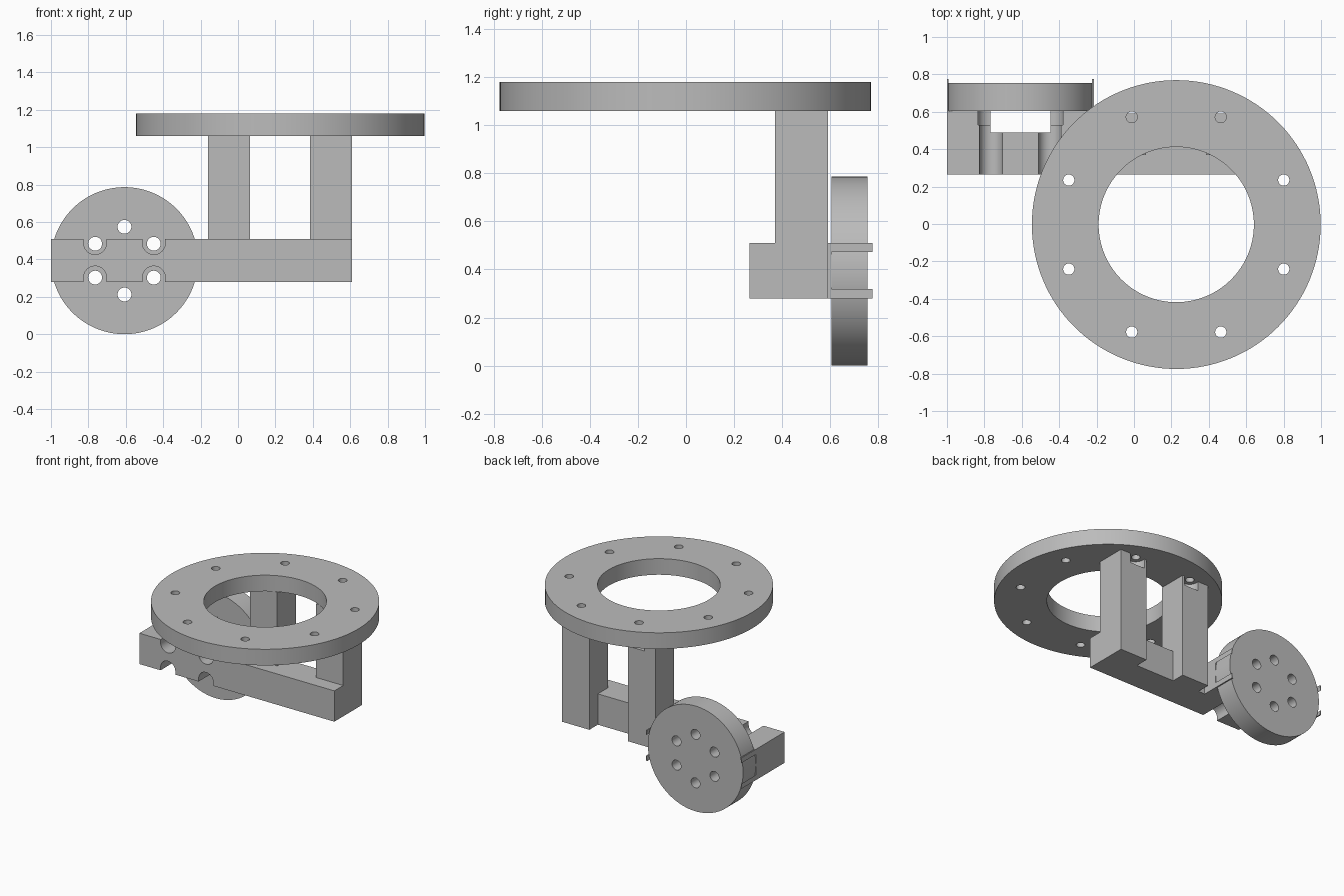
import bpy, bmesh, math

cube = bpy.data.objects.get("Cube")
if cube:
    bpy.data.objects.remove(cube, do_unlink=True)

grey = bpy.data.materials.new("plain grey")
grey.use_nodes = True
grey.diffuse_color = (0.5, 0.5, 0.5, 1)
grey.node_tree.nodes["Principled BSDF"].inputs["Base Color"].default_value = (0.5, 0.5, 0.5, 1)


def circle(u, v, r, n=96):
    return [(u + r * math.cos(2 * math.pi * i / n), v + r * math.sin(2 * math.pi * i / n))
            for i in range(n)]


def slot(u, v, r, side):
    """U-shaped profile, open towards side (+1 or -1) along v."""
    arc = [math.pi * i / 24 for i in range(25)]
    pts = [(u + r * math.cos(a), v - side * r * math.sin(a)) for a in arc]
    return pts + [(u - r, v + side * 0.1), (u + r, v + side * 0.1)]


def prism(name, profile, axis, lo, hi):
    """Extrude a profile along Y (profile in xz) or Z (profile in xy)."""
    bm = bmesh.new()
    place = (lambda u, v: (u, lo, v)) if axis == "Y" else (lambda u, v: (u, v, lo))
    face = bm.faces.new([bm.verts.new(place(u, v)) for u, v in profile])
    out = bmesh.ops.extrude_face_region(bm, geom=[face])
    move = (0, hi - lo, 0) if axis == "Y" else (0, 0, hi - lo)
    bmesh.ops.translate(bm, vec=move,
                        verts=[g for g in out["geom"] if isinstance(g, bmesh.types.BMVert)])
    bmesh.ops.recalc_face_normals(bm, faces=bm.faces)
    mesh = bpy.data.meshes.new(name)
    bm.to_mesh(mesh)
    bm.free()
    mesh.materials.append(grey)
    obj = bpy.data.objects.new(name, mesh)
    bpy.context.collection.objects.link(obj)
    return obj


def activate(obj):
    bpy.ops.object.select_all(action="DESELECT")
    obj.select_set(True)
    bpy.context.view_layer.objects.active = obj


def cut(obj, profile, axis, lo, hi):
    """Subtract a prism and discard the cutter."""
    cutter = prism("cutter", profile, axis, lo, hi)
    activate(obj)
    mod = obj.modifiers.new("cut", "BOOLEAN")
    mod.operation = "DIFFERENCE"
    mod.solver = "EXACT"
    mod.object = cutter
    bpy.ops.object.modifier_apply(modifier=mod.name)
    bpy.data.objects.remove(cutter, do_unlink=True)


def finish(obj):
    activate(obj)
    bpy.ops.object.shade_smooth_by_angle(angle=math.radians(30))


# Top ring with eight bolt holes
RX, RY = 0.226, -0.003
ring = prism("top_ring", circle(RX, RY, 0.772, 128), "Z", 1.06, 1.18)
cut(ring, circle(RX, RY, 0.415, 128), "Z", 1.0, 1.25)
ring_holes = []
for k in range(8):
    a = math.radians(22.5 + 45 * k)
    ring_holes.append((RX + 0.622 * math.cos(a), RY + 0.622 * math.sin(a)))
    cut(ring, circle(*ring_holes[-1], 0.03, 32), "Z", 1.0, 1.25)
finish(ring)

# Upright disc with six bolt holes
DX, DZ = -0.607, 0.393
disc = prism("side_disc", circle(DX, DZ, 0.393, 128), "Y", 0.605, 0.755)
for k in range(6):
    a = math.radians(30 + 60 * k)
    cut(disc, circle(DX + 0.181 * math.cos(a), DZ + 0.181 * math.sin(a), 0.037, 32),
        "Y", 0.55, 0.8)
finish(disc)

# Crossbar with two arms that hold the disc and feet under the posts
footprint = [(-1, 0.265), (0.61, 0.265), (0.61, 0.59), (0.385, 0.59), (0.385, 0.49),
             (0.065, 0.49), (0.065, 0.59), (-0.16, 0.59), (-0.16, 0.49), (-0.214, 0.49),
             (-0.214, 0.775), (-0.447, 0.775), (-0.447, 0.49), (-0.767, 0.49),
             (-0.767, 0.775), (-1, 0.775)]
bar = prism("crossbar", footprint, "Z", 0.28, 0.51)
cut(bar, circle(DX, 0.395, 0.4005, 128), "Y", 0.605, 0.9)
# Bolt slots, wider next to the disc
for sx in (-1, 1):
    for sz in (-1, 1):
        x, z = DX + sx * 0.157, 0.395 + sz * 0.092
        cut(bar, slot(x, z, 0.061, sz), "Y", 0.2, 0.62)
        cut(bar, slot(x, z, 0.071, sz), "Y", 0.53, 0.63)
finish(bar)

# Two posts with bolt pockets under the ring
for name, x0, x1 in (("right_post", -0.16, 0.065), ("left_post", 0.385, 0.61)):
    post = prism(name, [(x0, 0.37), (x1, 0.37), (x1, 0.59), (x0, 0.59)], "Z", 0.51, 1.06)
    for hx, hy in ring_holes:
        if x0 < hx < x1 and hy > 0:
            cut(post, slot(hx, hy, 0.06, 1), "Z", 0.99, 1.1)
    finish(post)
